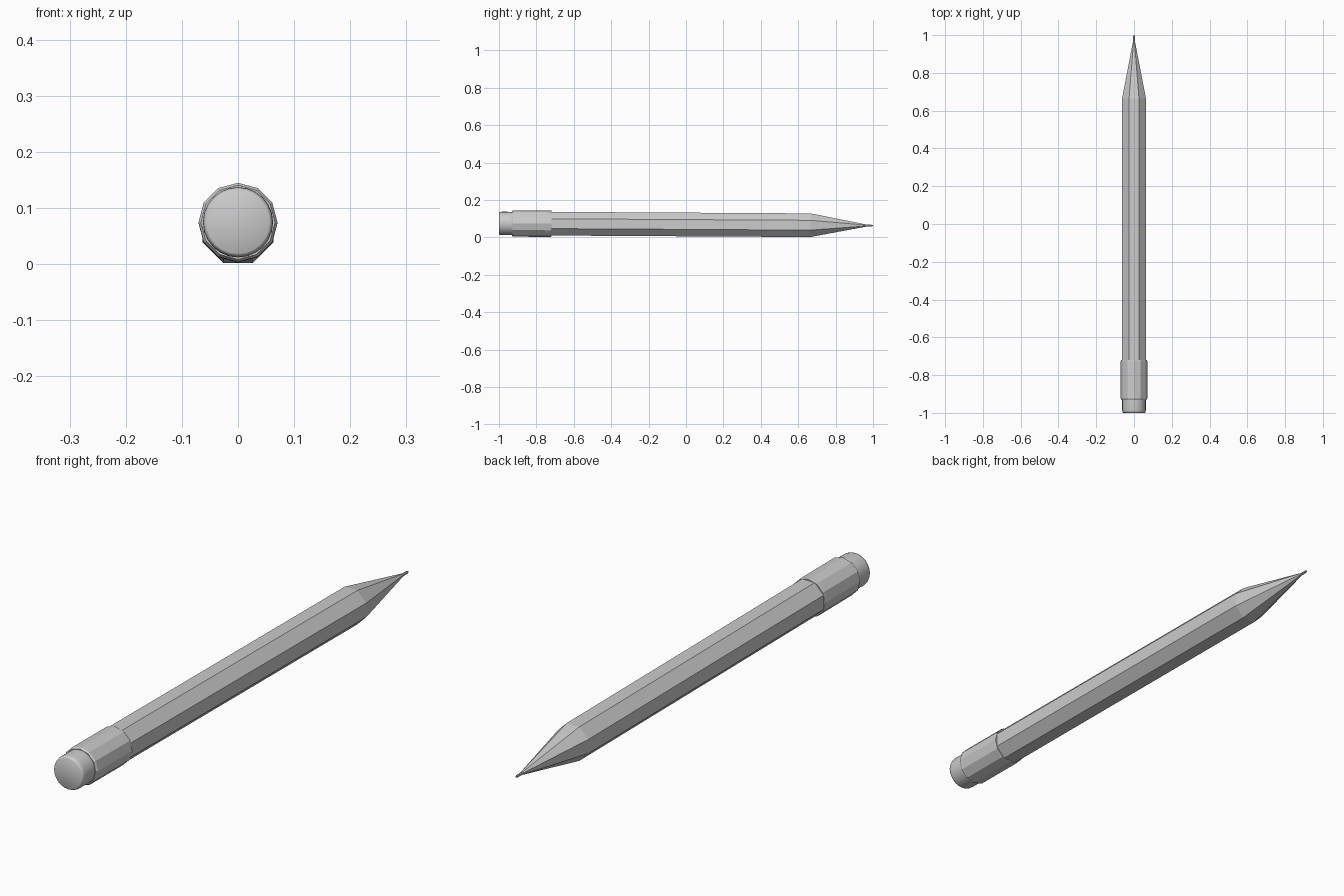
import bpy, bmesh, math
from mathutils import Matrix, Vector

if "Cube" in bpy.data.objects:
    bpy.data.objects.remove(bpy.data.objects["Cube"])

# The pencil lies along y, tilted so ferrule and body both touch the ground
BACK_Z, FRONT_Z = 0.0733, 0.0645
TILT = Matrix.Translation((0, 0, (BACK_Z + FRONT_Z) / 2)) @ \
    Matrix.Rotation(math.atan((FRONT_Z - BACK_Z) / 1.5), 4, 'X')


def lathe(name, profile, sides, phase, smooth=False):
    """Revolve (y, radius) points around the pencil axis; close both ends."""
    bm = bmesh.new()
    rings = []
    for y, r in profile:
        ring = []
        for i in range(sides):
            a = math.tau * (i + phase) / sides
            ring.append(bm.verts.new(TILT @ Vector((r * math.cos(a), y, r * math.sin(a)))))
        rings.append(ring)
    for a, b in zip(rings, rings[1:]):
        for i in range(sides):
            j = (i + 1) % sides
            bm.faces.new((a[i], a[j], b[j], b[i]))
    bm.faces.new(rings[0])
    bm.faces.new(rings[-1])
    bmesh.ops.recalc_face_normals(bm, faces=bm.faces)
    mesh = bpy.data.meshes.new(name)
    bm.to_mesh(mesh)
    bm.free()
    obj = bpy.data.objects.new(name, mesh)
    bpy.context.collection.objects.link(obj)
    if smooth:
        bpy.context.view_layer.objects.active = obj
        obj.select_set(True)
        bpy.ops.object.shade_smooth_by_angle(angle=math.radians(35))
        obj.select_set(False)
    return obj


# Octagonal wooden body with sharpened taper
R = 0.0632 / math.cos(math.pi / 8)
lathe("wooden_body", [(-0.74, R), (0.665, R), (0.965, 0.006)], 8, 0.5)

# Fine lead tip
lathe("lead_tip", [(0.94, 0.005), (0.992, 0.005), (1.0, 0.003)], 8, 0.5)

# Twelve-sided metal ferrule with slightly eased rims
lathe("ferrule", [(-0.931, 0.066), (-0.924, 0.0705), (-0.728, 0.0705), (-0.72, 0.0695)], 12, 0)

# Round eraser with softened end
lathe("eraser", [(-1.0, 0.056), (-0.998, 0.059), (-0.992, 0.0615), (-0.985, 0.0625), (-0.92, 0.0625)],
      24, 0, smooth=True)
